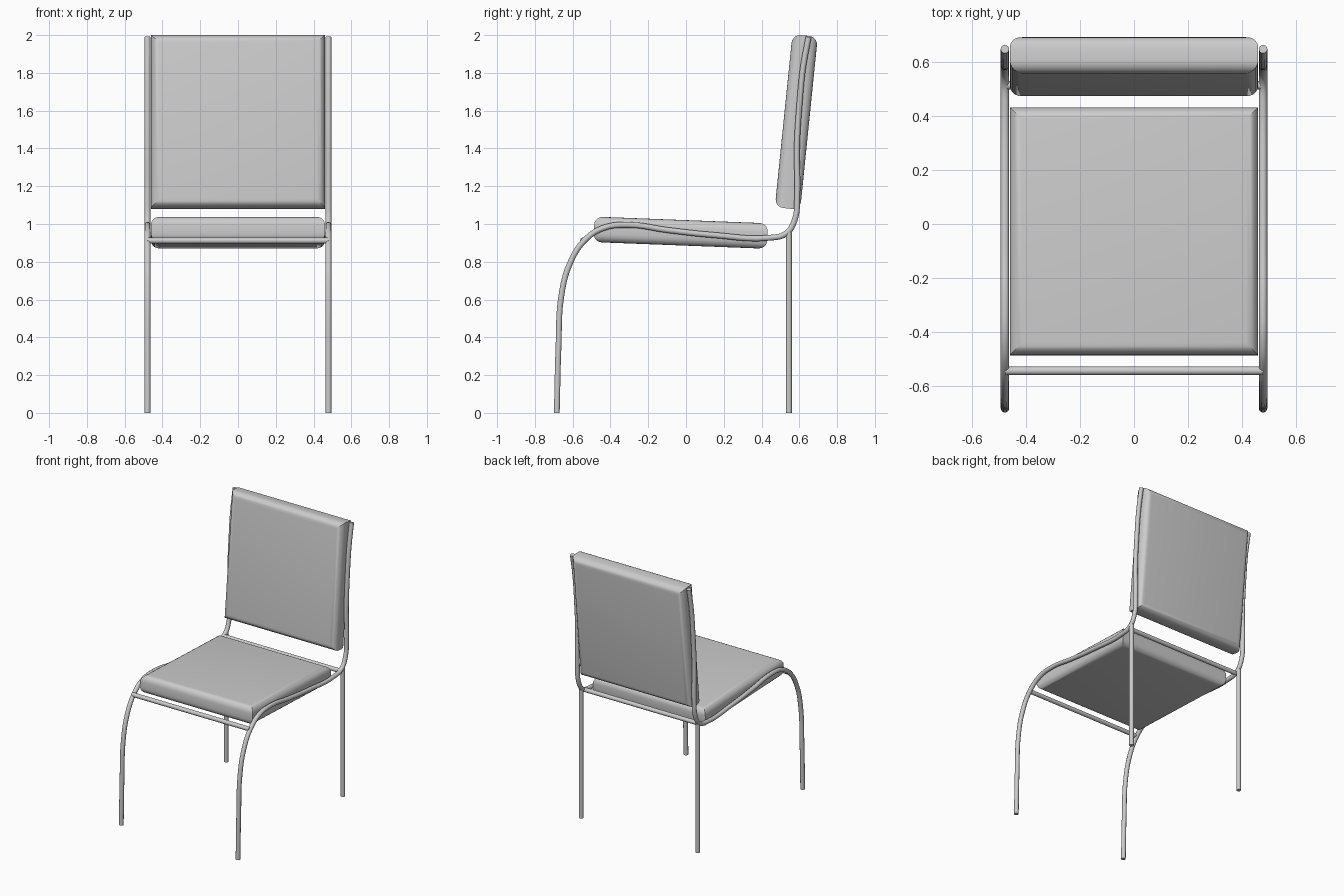
import bpy, bmesh, math

if "Cube" in bpy.data.objects:
    bpy.data.objects.remove(bpy.data.objects["Cube"])


def tube(name, points, radius=0.016):
    """Round tube swept along a smooth path, with capped ends."""
    cu = bpy.data.curves.new(name, 'CURVE')
    cu.dimensions = '3D'
    cu.bevel_depth = radius
    cu.bevel_resolution = 3
    cu.resolution_u = 5
    cu.use_fill_caps = True
    sp = cu.splines.new('BEZIER')
    sp.bezier_points.add(len(points) - 1)
    for bp, co in zip(sp.bezier_points, points):
        bp.co = co
        bp.handle_left_type = bp.handle_right_type = 'AUTO'
    ob = bpy.data.objects.new(name, cu)
    bpy.context.collection.objects.link(ob)
    return ob


def cushion(name, size, loc, tilt, flat_axis, radius=0.045):
    """Padded panel: rims of the two broad faces rounded, corner edges crisp."""
    bm = bmesh.new()
    bmesh.ops.create_cube(bm, size=1)
    bmesh.ops.scale(bm, vec=size, verts=bm.verts)
    rims = [e for e in bm.edges
            if abs(e.verts[0].co[flat_axis] - e.verts[1].co[flat_axis]) < 1e-6]
    bmesh.ops.bevel(bm, geom=rims, offset=radius, segments=5, profile=0.5,
                    affect='EDGES')
    me = bpy.data.meshes.new(name)
    bm.to_mesh(me)
    bm.free()
    ob = bpy.data.objects.new(name, me)
    ob.location = loc
    ob.rotation_euler.x = math.radians(tilt)
    bpy.context.collection.objects.link(ob)
    bpy.context.view_layer.objects.active = ob
    ob.select_set(True)
    bpy.ops.object.shade_smooth_by_angle(angle=math.radians(35))
    ob.select_set(False)


# Side frame profile (y, z): front foot, over the seat rail, up the back
profile = [(-0.684, 0), (-0.675, 0.35), (-0.66, 0.62), (-0.615, 0.79),
           (-0.54, 0.91), (-0.44, 0.978), (-0.3, 0.995), (-0.1, 0.968),
           (0.15, 0.941), (0.44, 0.927), (0.53, 0.95), (0.575, 1.02),
           (0.589, 1.15), (0.587, 1.4), (0.602, 1.65), (0.62, 1.83),
           (0.649, 1.99)]

X = 0.479
for side, s in (("left", -1), ("right", 1)):
    tube(f"{side}_side_frame", [(s * X, y, z) for y, z in profile])
    tube(f"{side}_back_leg", [(s * X, 0.545, 0), (s * X, 0.545, 0.955)])

# Cross bars between the side frames
tube("front_cross_bar", [(-X, -0.545, 0.912), (X, -0.545, 0.912)])
tube("rear_cross_bar", [(-X, 0.515, 0.94), (X, 0.515, 0.94)])

# Padded seat and backrest
cushion("seat", (0.922, 0.92, 0.135), (0, -0.028, 0.954), -2.2, 2)
cushion("backrest", (0.922, 0.135, 0.92), (0, 0.584, 1.54), -5.8, 1)
